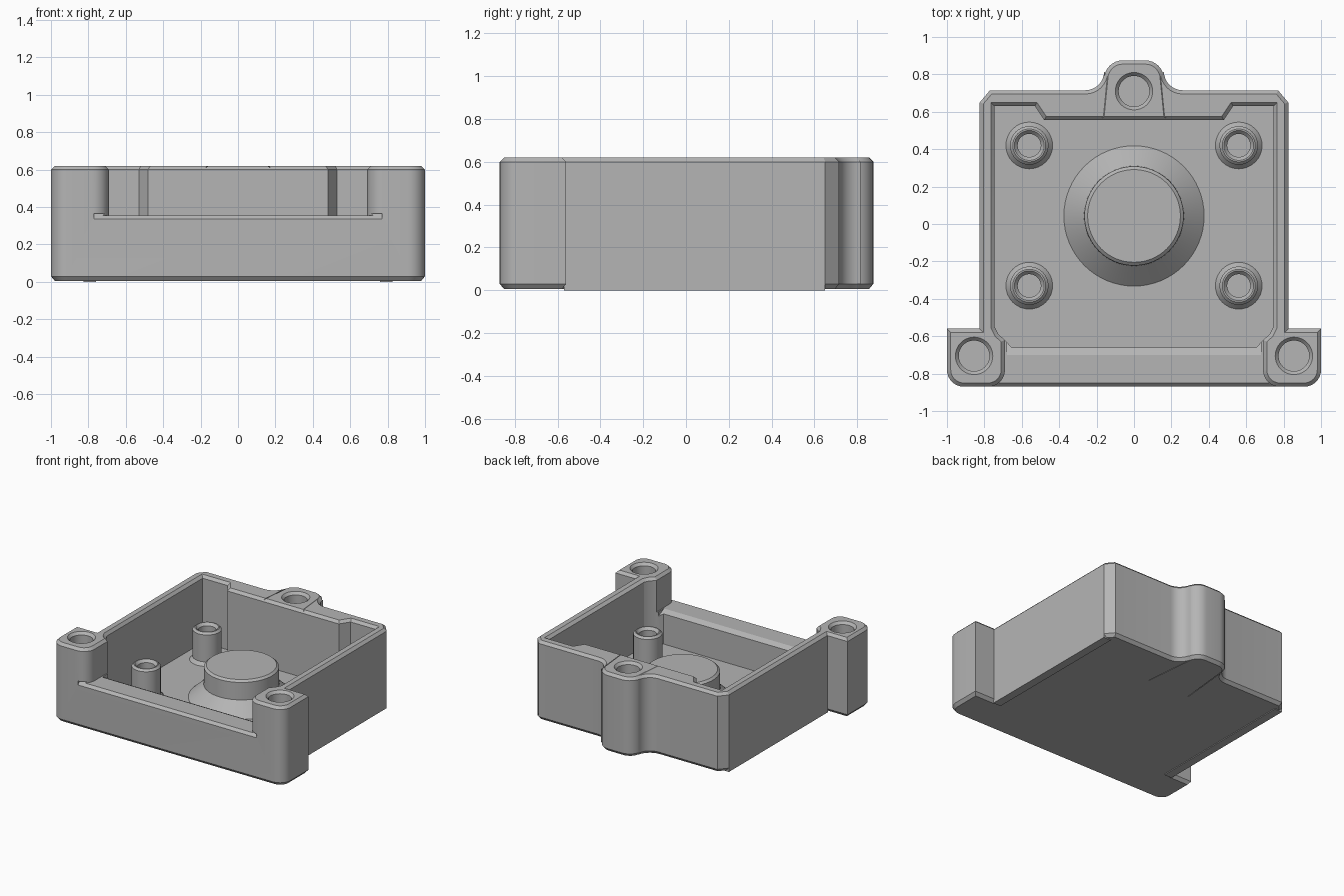
import bpy, bmesh, math

cube = bpy.data.objects.get("Cube")
if cube:
    bpy.data.objects.remove(cube, do_unlink=True)

grey = bpy.data.materials.new("mid_grey")
grey.use_nodes = True
color = (0.46, 0.46, 0.46, 1)
grey.diffuse_color = color
grey.node_tree.nodes["Principled BSDF"].inputs["Base Color"].default_value = color

HEIGHT, EDGE, FLOOR, LIP = 0.62, 0.02, 0.10, 0.355


def arc(cx, cy, r, a0, a1, n=8):
    return [(cx + r * math.cos(math.radians(a0 + (a1 - a0) * i / n)),
             cy + r * math.sin(math.radians(a0 + (a1 - a0) * i / n))) for i in range(n + 1)]


def mirrored(half):
    # right half, counter-clockwise, completed with its left half
    return half + [(-x, y) for x, y in reversed(half)]


def offset(points, d):
    # move every edge outward by d with mitred corners
    out = []
    for i, (x, y) in enumerate(points):
        px, py = points[i - 1]
        nx, ny = points[(i + 1) % len(points)]
        a = math.atan2(x - px, py - y)
        b = math.atan2(nx - x, y - ny)
        a, b = math.atan2(px - x, y - py) + math.pi, math.atan2(x - nx, ny - y) + math.pi
        n1 = (y - py, px - x)
        n2 = (ny - y, x - nx)
        l1, l2 = math.hypot(*n1), math.hypot(*n2)
        n1 = (n1[0] / l1, n1[1] / l1)
        n2 = (n2[0] / l2, n2[1] / l2)
        k = d / (1 + n1[0] * n2[0] + n1[1] * n2[1])
        out.append((x + k * (n1[0] + n2[0]), y + k * (n1[1] + n2[1])))
    return out


def finish(name, bm, smooth=True):
    bmesh.ops.recalc_face_normals(bm, faces=bm.faces)
    mesh = bpy.data.meshes.new(name)
    bm.to_mesh(mesh)
    bm.free()
    mesh.materials.append(grey)
    ob = bpy.data.objects.new(name, mesh)
    bpy.context.collection.objects.link(ob)
    return ob


def loft(name, rings):
    # skin a stack of equal-length point loops and cap both ends
    bm = bmesh.new()
    loops = [[bm.verts.new(p) for p in ring] for ring in rings]
    n = len(loops[0])
    for low, high in zip(loops, loops[1:]):
        for i in range(n):
            j = (i + 1) % n
            bm.faces.new((low[i], low[j], high[j], high[i]))
    bm.faces.new(loops[0])
    bm.faces.new(loops[-1])
    return finish(name, bm)


def prism(name, outline, levels):
    # levels are (z, outward offset) pairs
    return loft(name, [[(x, y, z) for x, y in offset(outline, d)] for z, d in levels])


def bar(name, profile, half):
    return loft(name, [[(x, y, z) for y, z in profile] for x in (-half, half)])


def lathe(name, cx, cy, profile, n=40):
    return loft(name, [[(x, y, z) for x, y in arc(cx, cy, r, 0, 360, n)[:-1]] for r, z in profile])


def shade(ob):
    bpy.ops.object.select_all(action='DESELECT')
    ob.select_set(True)
    bpy.context.view_layer.objects.active = ob
    bpy.ops.object.shade_smooth_by_angle(angle=math.radians(25))


# outer shell: front ears, side walls, rear fastening tab
shell_outline = mirrored(
    arc(0.91, -0.78, 0.09, -90, 0)
    + [(1.0, -0.56), (0.825, -0.56), (0.825, 0.65), (0.77, 0.715)]
    + arc(0.26, 0.815, 0.10, 270, 180)
    + arc(0.06, 0.775, 0.10, 0, 90))
shell = prism("housing_shell", shell_outline,
              [(0.006, -EDGE), (0.03, 0), (HEIGHT - EDGE, 0), (HEIGHT, -EDGE)])

# cavity with rear corner pockets and flared rim
cavity_outline = mirrored([(0.655, -0.66), (0.69, -0.62), (0.725, -0.59), (0.745, -0.55),
                           (0.745, 0.63), (0.53, 0.63), (0.48, 0.555)])
flare = [(HEIGHT - EDGE, 0), (HEIGHT + EDGE, 2 * EDGE)]
cutters = [prism("cavity_cutter", cavity_outline, [(FLOOR, 0)] + flare)]

# low front opening between the rounded ears
opening = mirrored([(0.78, -1.0)] + arc(0.78, -0.78, 0.09, 270, 180) + [(0.69, -0.5)])
cutters.append(prism("opening_cutter", opening, [(LIP, 0)] + flare))

# chamfers on both edges of the low front wall
cutters.append(bar("outer_lip_cutter", [(-0.84, 0.365), (-0.89, 0.315), (-0.89, 0.365)], 0.77))
cutters.append(bar("inner_lip_cutter", [(-0.72, 0.365), (-0.62, 0.315), (-0.62, 0.365)], 0.68))

# countersunk fastening holes
for x, y in ((-0.855, -0.705), (0.855, -0.705), (0, 0.71)):
    cutters.append(lathe("hole_cutter", x, y,
                         [(0.082, 0.2), (0.082, HEIGHT - EDGE), (0.118, HEIGHT + EDGE)]))

for cutter in cutters:
    mod = shell.modifiers.new(cutter.name, 'BOOLEAN')
    mod.operation = 'DIFFERENCE'
    mod.solver = 'EXACT'
    mod.object = cutter
    bpy.context.view_layer.objects.active = shell
    shell.select_set(True)
    bpy.ops.object.modifier_apply(modifier=mod.name)
    bpy.data.objects.remove(cutter, do_unlink=True)
shade(shell)

# four hollow standoffs
for x in (-0.56, 0.56):
    for y in (-0.33, 0.42):
        shade(lathe("standoff", x, y, [
            (0.125, FLOOR - 0.01), (0.125, FLOOR), (0.103, 0.125), (0.103, 0.335), (0.088, 0.35),
            (0.08, 0.35), (0.062, 0.33), (0.062, 0.18)], 32))

# central post on a conical foot
shade(lathe("center_post", 0, 0.043, [
    (0.375, FLOOR - 0.01), (0.375, FLOOR), (0.267, 0.2), (0.265, 0.335), (0.248, 0.35)], 64))

# thin rails under the side walls
for side in (-1, 1):
    outline = [(side * a, b) for a, b in ((0.76, -0.57), (0.825, -0.57), (0.825, 0.65), (0.76, 0.65))]
    loft("bottom_rail", [[(x, y, z) for x, y in outline] for z in (0, 0.03)])
